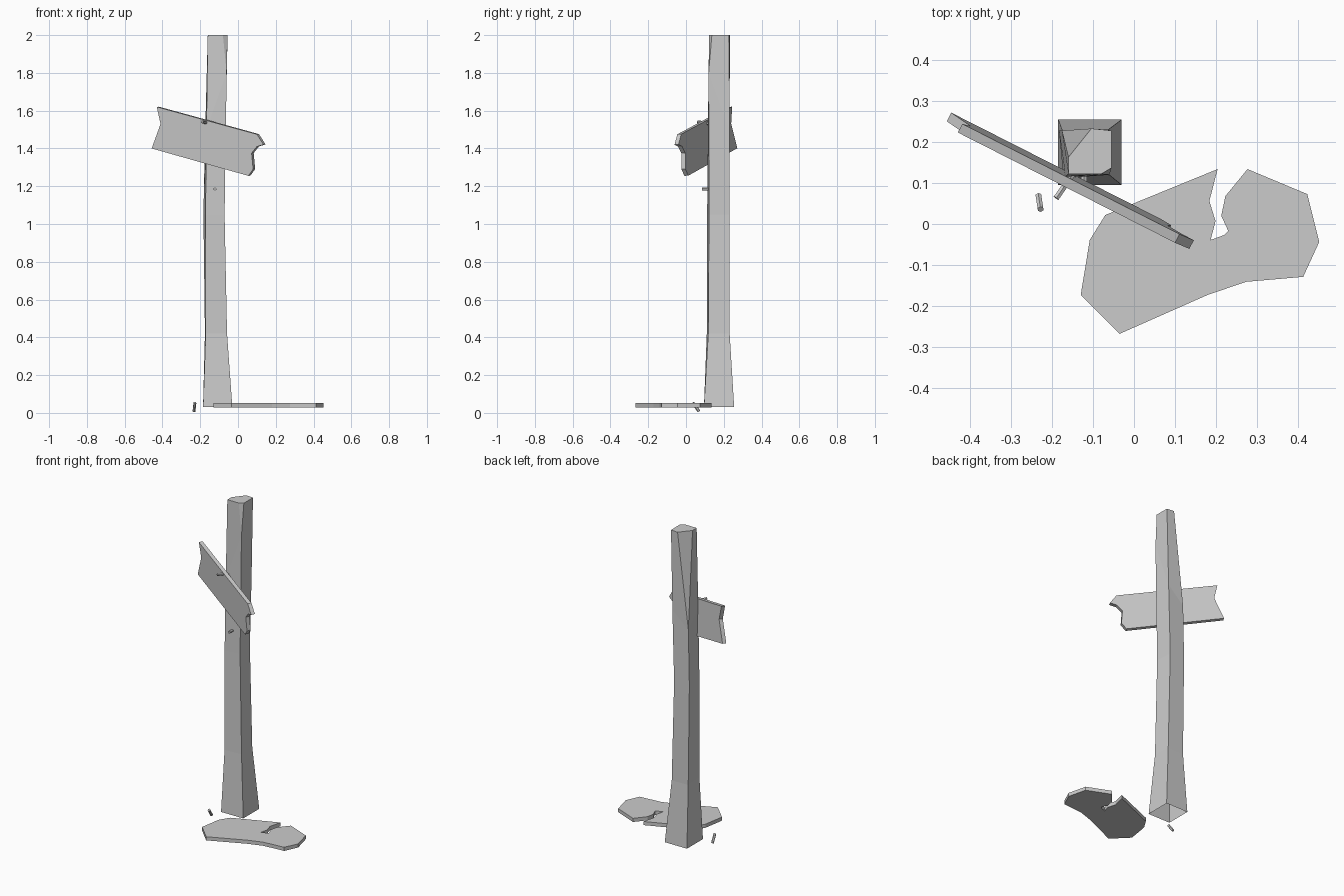
import bpy, bmesh
from mathutils import Vector

if "Cube" in bpy.data.objects:
    bpy.data.objects.remove(bpy.data.objects["Cube"])


def make_object(name, verts, faces):
    mesh = bpy.data.meshes.new(name)
    mesh.from_pydata([tuple(v) for v in verts], [], faces)
    bm = bmesh.new()
    bm.from_mesh(mesh)
    bmesh.ops.recalc_face_normals(bm, faces=bm.faces)
    bm.to_mesh(mesh)
    bm.free()
    obj = bpy.data.objects.new(name, mesh)
    bpy.context.collection.objects.link(obj)
    return obj


def slab(name, outline, offset):
    # closed plank: outline plus the same outline moved by offset
    n = len(outline)
    pts = [Vector(p) for p in outline]
    verts = pts + [p + Vector(offset) for p in pts]
    faces = [list(range(n)), list(range(2 * n - 1, n - 1, -1))]
    faces += [[i, (i + 1) % n, n + (i + 1) % n, n + i] for i in range(n)]
    return make_object(name, verts, faces)


def nail(name, start, end, radius=0.008):
    a, b = Vector(start), Vector(end)
    bpy.ops.mesh.primitive_cylinder_add(vertices=6, radius=radius,
                                        depth=(b - a).length, location=(a + b) / 2)
    obj = bpy.context.object
    obj.name = name
    obj.rotation_mode = 'QUATERNION'
    obj.rotation_quaternion = (b - a).to_track_quat('Z', 'Y')
    return obj


# post: warped square rings (front left, front right, back right, back left)
rings = [
    [(-.185, .095, .03), (-.03, .095, .03), (-.03, .255, .03), (-.185, .255, .03)],
    [(-.171, .110, .42), (-.058, .118, .42), (-.062, .231, .42), (-.175, .228, .42)],
    [(-.172, .112, 1.05), (-.071, .122, 1.05), (-.078, .230, 1.05), (-.183, .228, 1.05)],
    [(-.167, .116, 1.5), (-.060, .120, 1.8), (-.066, .230, 1.5), (-.176, .228, 1.4)],
]
verts = [p for ring in rings for p in ring]
faces = [[4 * r + i, 4 * r + (i + 1) % 4, 4 * r + 4 + (i + 1) % 4, 4 * r + 4 + i]
         for r in range(3) for i in range(4)]
# post top with two chipped corners
verts += [(-.16, .122, 2), (-.08, .122, 2), (-.055, .137, 2),
          (-.055, .228, 2), (-.104, .233, 2), (-.16, .163, 2)]
faces += [[12, 13, 17, 16], [13, 18, 17], [13, 14, 19, 18], [14, 15, 20, 19],
          [15, 21, 20], [15, 12, 16, 21], [16, 17, 18, 19, 20, 21]]
make_object("post", verts, faces)

# hanging sign board, outline as seen from the front, leaning slightly forward
sign = [(-.43, 1.62), (-.41, 1.53), (-.457, 1.40), (.055, 1.255), (.08, 1.29),
        (.072, 1.375), (.10, 1.41), (.135, 1.42), (.10, 1.475)]
slab("sign_board",
     [(x, .01 - .524 * x - .06 * (z - 1.42), z) for x, z in sign],
     (.011, .021, .001))

# fallen broken board on the ground
fallen = [(.204, .134), (-.07, .022), (-.108, -.039), (-.13, -.173), (-.035, -.268),
          (.18, -.173), (.274, -.141), (.413, -.129), (.452, -.044), (.423, .073),
          (.277, .134), (.223, .068), (.213, .02), (.23, -.017), (.22, -.027),
          (.187, -.039), (.199, .007), (.184, .056)]
slab("fallen_board", [(x, y, .029) for x, y in fallen], (0, 0, .023))

# nails
nail("sign_nail", (-.19, .063, 1.541), (-.14, .135, 1.53))
nail("post_nail", (-.122, .085, 1.185), (-.122, .13, 1.185))
nail("ground_nail", (-.233, .069, .008), (-.228, .036, .054))
